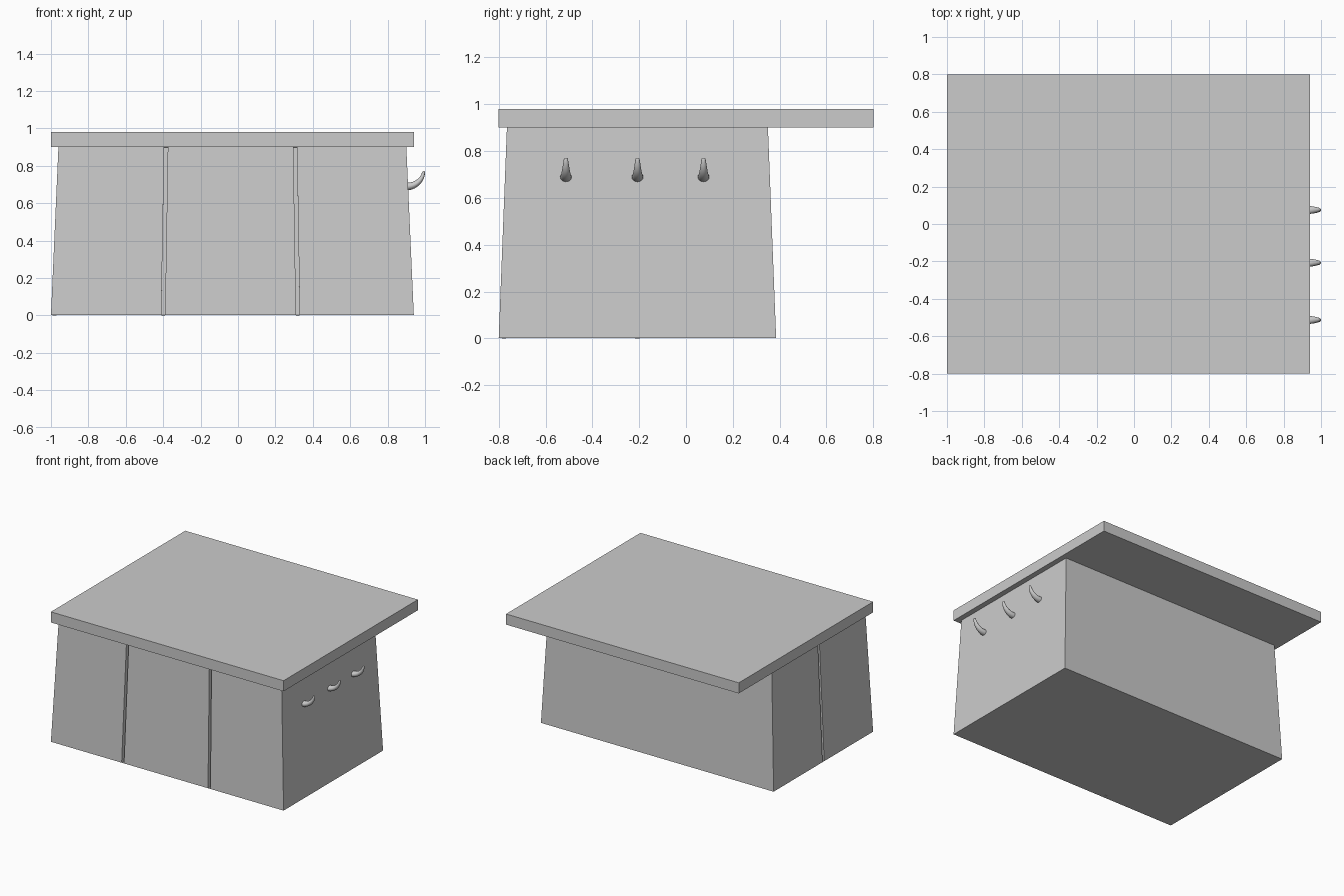
import bpy, bmesh, math
from mathutils import Vector

if "Cube" in bpy.data.objects:
    bpy.data.objects.remove(bpy.data.objects["Cube"])

CX = -0.03           # centre of the counter along x
CY = -0.2075         # centre of the cabinet along y
BASE, TOP = 0.001, 0.90
GAP = 0.01           # half width of a panel groove
DEPTH = 0.03         # groove depth


def make_object(name, bm):
    mesh = bpy.data.meshes.new(name)
    bm.to_mesh(mesh)
    bm.free()
    obj = bpy.data.objects.new(name, mesh)
    bpy.context.collection.objects.link(obj)
    return obj


# Tapered cabinet, with recessed panel grooves on the front and left walls
def cabinet():
    x0, x1, y0, y1 = -1.0, 0.94, -0.80, 0.385
    outline = [(x0, y0)]
    for gx in (-0.40, 0.32):
        outline += [(gx - GAP, y0), (gx + GAP, y0)]
    outline += [(x1, y0), (x1, y1), (x0, y1), (x0, CY + GAP), (x0, CY - GAP)]
    sx, sy = 1.86 / 1.94, 1.115 / 1.185
    bm = bmesh.new()
    low = [bm.verts.new((x, y, BASE)) for x, y in outline]
    high = [bm.verts.new((CX + (x - CX) * sx, CY + (y - CY) * sy, TOP)) for x, y in outline]
    n = len(outline)
    walls = [bm.faces.new((low[i], low[(i + 1) % n], high[(i + 1) % n], high[i])) for i in range(n)]
    bm.faces.new(low[::-1])
    bm.faces.new(high)
    bm.normal_update()
    bmesh.ops.inset_individual(bm, faces=[walls[1], walls[3], walls[8]], thickness=0, depth=-DEPTH)
    return make_object("cabinet", bm)


# Overhanging counter slab
def countertop():
    bm = bmesh.new()
    bmesh.ops.create_cube(bm, size=1)
    bmesh.ops.scale(bm, vec=(1.94, 1.6, 0.08), verts=bm.verts)
    bmesh.ops.translate(bm, vec=(CX, 0, 0.94), verts=bm.verts)
    return make_object("countertop", bm)


# Curved tapering peg swept along a quarter arc
def hook(name, y, sides=16, steps=10):
    bm = bmesh.new()
    rings = []
    path = []
    for i in range(steps + 1):
        t = i / steps
        a = t * math.radians(82)
        path.append((0.902 + 0.091 * math.sin(a), 0.689 + 0.088 * (1 - math.cos(a)), a,
                     0.025 - 0.016 * t ** 1.2))
    # rounded tip
    x, z, a, r = path[-1]
    for b in (35, 65):
        b = math.radians(b)
        d = 0.007 * math.sin(b)
        path.append((x + d * math.cos(a), z + d * math.sin(a), a, r * math.cos(b)))
    for x, z, a, r in path:
        side, up = Vector((0, 1, 0)), Vector((-math.sin(a), 0, math.cos(a)))
        ring = []
        for k in range(sides):
            u = 2 * math.pi * k / sides
            ring.append(bm.verts.new(Vector((x, y, z)) + r * (math.cos(u) * side + 0.85 * math.sin(u) * up)))
        rings.append(ring)
    for p, q in zip(rings, rings[1:]):
        for k in range(sides):
            m = (k + 1) % sides
            bm.faces.new((p[k], p[m], q[m], q[k]))
    bm.faces.new(rings[0][::-1])
    bm.faces.new(rings[-1])
    bmesh.ops.recalc_face_normals(bm, faces=bm.faces)
    for f in bm.faces:
        f.smooth = len(f.verts) == 4
    return make_object(name, bm)


cabinet()
countertop()
for i, y in enumerate((-0.513, -0.207, 0.075)):
    hook(f"hook_{i + 1}", y)
